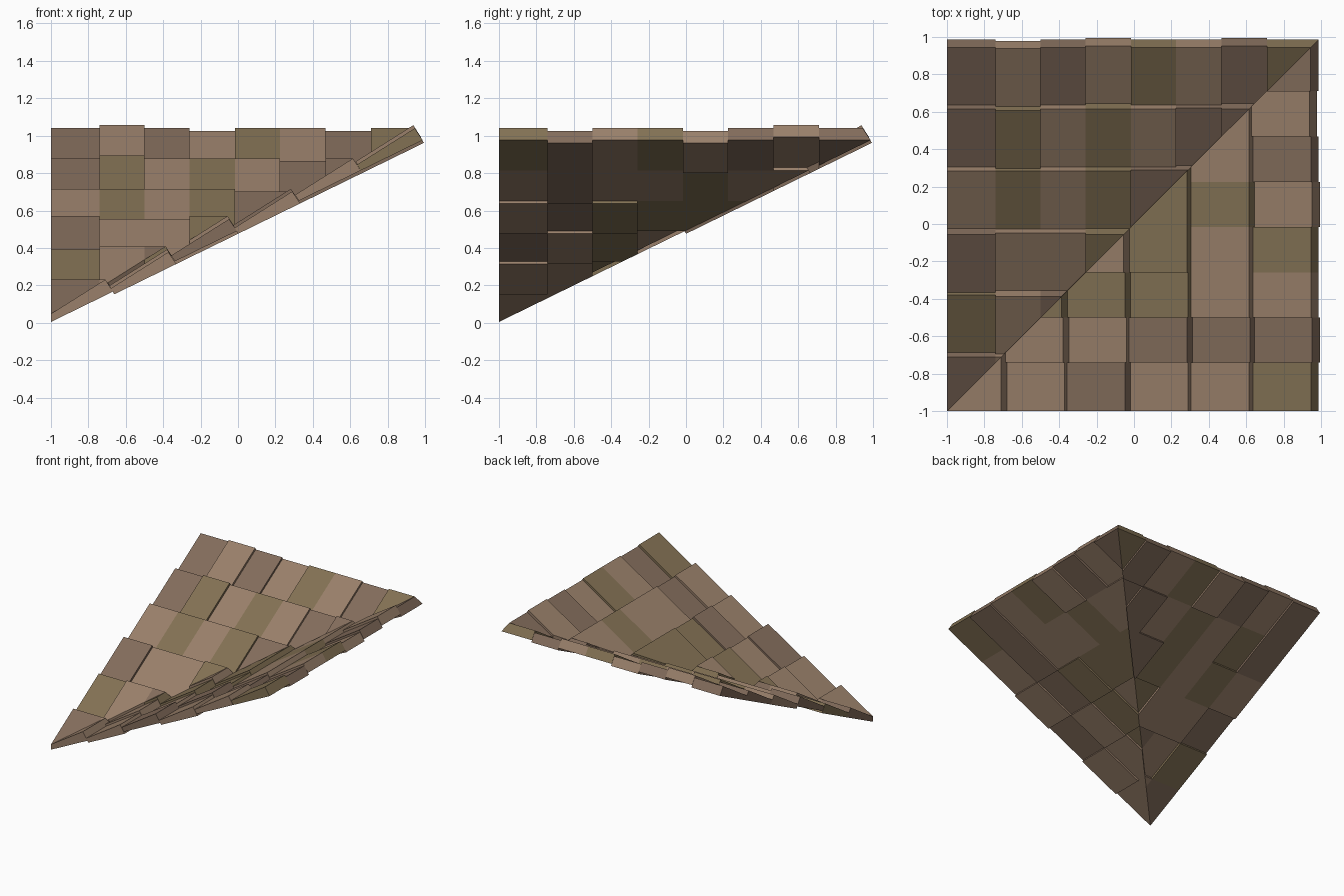
import bpy, bmesh
from mathutils import Vector

if "Cube" in bpy.data.objects:
    bpy.data.objects.remove(bpy.data.objects["Cube"])

PITCH, SLOPE, ANG_N = 0.331, 0.489, (-0.44, 0.9)
EDGES = [-1, -0.74, -0.5, -0.26, -0.015, 0.225, 0.468, 0.71, 1.0]

def material(name, rgb):
    m = bpy.data.materials.new(name)
    m.diffuse_color = (*rgb, 1)
    m.use_nodes = True
    m.node_tree.nodes["Principled BSDF"].inputs["Base Color"].default_value = m.diffuse_color
    return m

MATS = [material("tan_wood", (0.32, 0.215, 0.145)),
        material("brown_wood", (0.225, 0.15, 0.105)),
        material("olive_wood", (0.225, 0.165, 0.088))]

# Rows run from the low corner up to the eave; letters pick colours, signs lift or sink a shingle
BACK_COLOURS = ["BA", "CAB", "BAAC", "ACACB", "BCACAB", "BABACABC"]
BACK_LIFT = ["00", "0++", "+00+", "0000-", "0+000-0", "0+0-00-0"]
SIDE_COLOURS = ["AA", "AAC", "BACA", "ABCCC", "ABAACA", "CBACABAB"]
SIDE_LIFT = ["00", "-0+", "0-0+", "-0-00", "0-0000", "0-00-0+0"]
LIFT = {"0": 0.0, "+": 0.018, "-": -0.016}

def pick(text, i):
    return text[min(i, len(text) - 1)]

def clip(bm, point, normal):
    geom = bm.verts[:] + bm.edges[:] + bm.faces[:]
    cut = bmesh.ops.bisect_plane(bm, geom=geom, plane_co=point, plane_no=normal,
                                 clear_inner=True, dist=1e-6)
    edges = [e for e in cut["geom_cut"] if isinstance(e, bmesh.types.BMEdge)]
    if edges:
        bmesh.ops.holes_fill(bm, edges=[e for e in bm.edges if e.is_boundary], sides=0)

def shingle(c0, c1, row, lift, swap):
    # Wedge cross-section, thick at its upper end
    e, b = 0.987 - (5 - row) * PITCH, 0.976 - (5 - row) * PITCH * SLOPE
    profile = [(e, b), (e - 0.042, b + 0.064),
               (e - PITCH - 0.02, b - PITCH * SLOPE + 0.031),
               (e - PITCH, b - PITCH * SLOPE)]
    bm = bmesh.new()
    vs = [bm.verts.new((c0, u + lift * ANG_N[0], z + lift * ANG_N[1])) for u, z in profile]
    face = bm.faces.new(vs)
    ext = bmesh.ops.extrude_face_region(bm, geom=[face])
    for v in ext["geom"]:
        if isinstance(v, bmesh.types.BMVert):
            v.co.x = c1
    # Mitre along the valley, square off at the low edge
    clip(bm, (0, 0, 0), Vector((-1, 1, 0)))
    if bm.faces:
        clip(bm, (0, -1, 0), Vector((0, 1, 0)))
    if swap:
        for v in bm.verts:
            v.co.x, v.co.y = v.co.y, v.co.x
    bmesh.ops.recalc_face_normals(bm, faces=bm.faces[:])
    return bm

def roof_slope(name, colours, lifts, swap):
    mesh = bpy.data.meshes.new(name)
    total = bmesh.new()
    for row in range(6):
        for i in range(8):
            part = shingle(EDGES[i], EDGES[i + 1], row, LIFT[pick(lifts[row], i)], swap)
            for f in part.faces:
                f.material_index = "ABC".index(pick(colours[row], i))
            tmp = bpy.data.meshes.new("tmp")
            part.to_mesh(tmp)
            part.free()
            total.from_mesh(tmp)
            bpy.data.meshes.remove(tmp)
    for m in MATS:
        mesh.materials.append(m)
    total.to_mesh(mesh)
    total.free()
    bpy.context.collection.objects.link(bpy.data.objects.new(name, mesh))

# Two shingled slopes meeting in a valley
roof_slope("back_roof_slope", BACK_COLOURS, BACK_LIFT, False)
roof_slope("side_roof_slope", SIDE_COLOURS, SIDE_LIFT, True)
